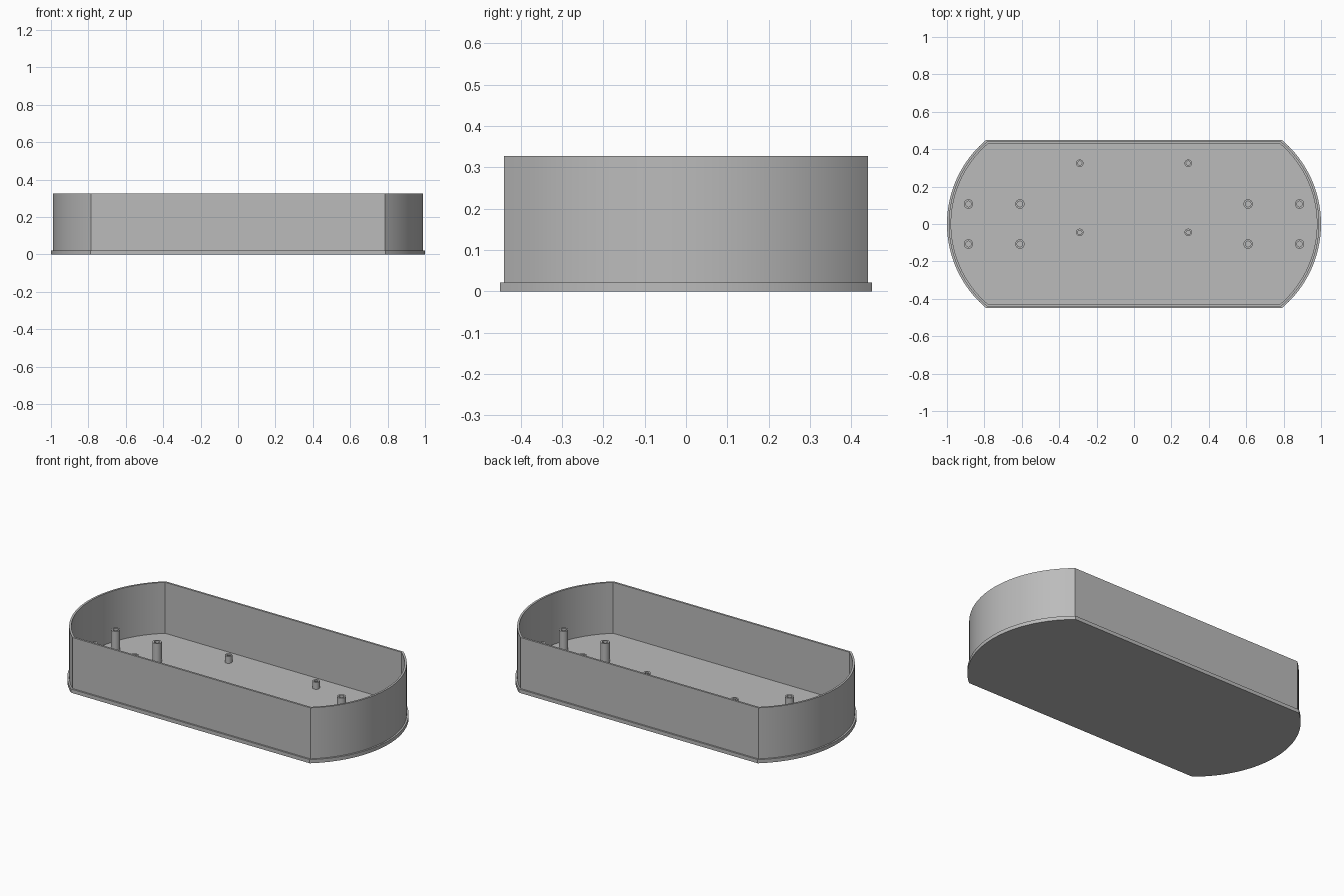
import bpy
import bmesh
from math import sin, cos, asin, pi, sqrt, radians

if "Cube" in bpy.data.objects:
    bpy.data.objects.remove(bpy.data.objects["Cube"])

FLOOR, RIM = 0.022, 0.327
HALF_Y, ARC_X, ARC_R = 0.45, 0.413, 0.587

grey = bpy.data.materials.new("plain grey")
grey.use_nodes = True
colour = (0.5, 0.5, 0.5, 1)
grey.diffuse_color = colour
grey.node_tree.nodes["Principled BSDF"].inputs["Base Color"].default_value = colour


def outline(inset, steps=40):
    """Straight-sided slab outline with a bowed arc at each end."""
    r, y = ARC_R - inset, HALF_Y - inset
    a = asin(y / r)
    right = [(ARC_X + r * cos(t), r * sin(t))
             for t in (-a + 2 * a * i / steps for i in range(steps + 1))]
    return right + [(-px, -py) for px, py in right]


def circle(r, steps=32):
    return [(r * cos(2 * pi * i / steps), r * sin(2 * pi * i / steps)) for i in range(steps)]


def stack(name, loops, caps, location=(0, 0, 0)):
    """Bridge successive (outline, z) loops into a shell, optionally capping both ends."""
    bm = bmesh.new()
    rings = [[bm.verts.new((x, y, z)) for x, y in pts] for pts, z in loops]
    for low, high in zip(rings, rings[1:]):
        n = len(low)
        for i in range(n):
            j = (i + 1) % n
            bm.faces.new((low[i], low[j], high[j], high[i]))
    if caps:
        bm.faces.new(rings[0][::-1])
        bm.faces.new(rings[-1])
    mesh = bpy.data.meshes.new(name)
    bm.to_mesh(mesh)
    bm.free()
    mesh.materials.append(grey)
    obj = bpy.data.objects.new(name, mesh)
    obj.location = location
    bpy.context.collection.objects.link(obj)
    bpy.ops.object.select_all(action="DESELECT")
    obj.select_set(True)
    bpy.context.view_layer.objects.active = obj
    bpy.ops.object.shade_smooth_by_angle(angle=radians(30))
    return obj


# Open tray: base flange, thin wall and inner floor
flange, wall_out, wall_in = outline(0), outline(0.01), outline(0.022)
stack("tray", [(flange, 0), (flange, FLOOR), (wall_out, FLOOR),
               (wall_out, RIM), (wall_in, RIM), (wall_in, FLOOR)], True)


# Hollow mounting posts standing on the floor
def post(name, x, y, outer, inner, height):
    stack(name, [(circle(outer), 0), (circle(outer), height),
                 (circle(inner), height), (circle(inner), 0)], False, (x, y, FLOOR))


for side, s in (("left", 1), ("right", -1)):
    for x, place in ((0.885, "outer"), (0.61, "inner")):
        for y, end in ((0.107, "back"), (-0.107, "front")):
            post(f"tall_post_{place}_{end}_{side}", s * x, y, 0.025, 0.015, 0.118)
    for y, end in ((0.325, "back"), (-0.045, "front")):
        post(f"short_post_{end}_{side}", s * 0.29, y, 0.02, 0.011, 0.042)
